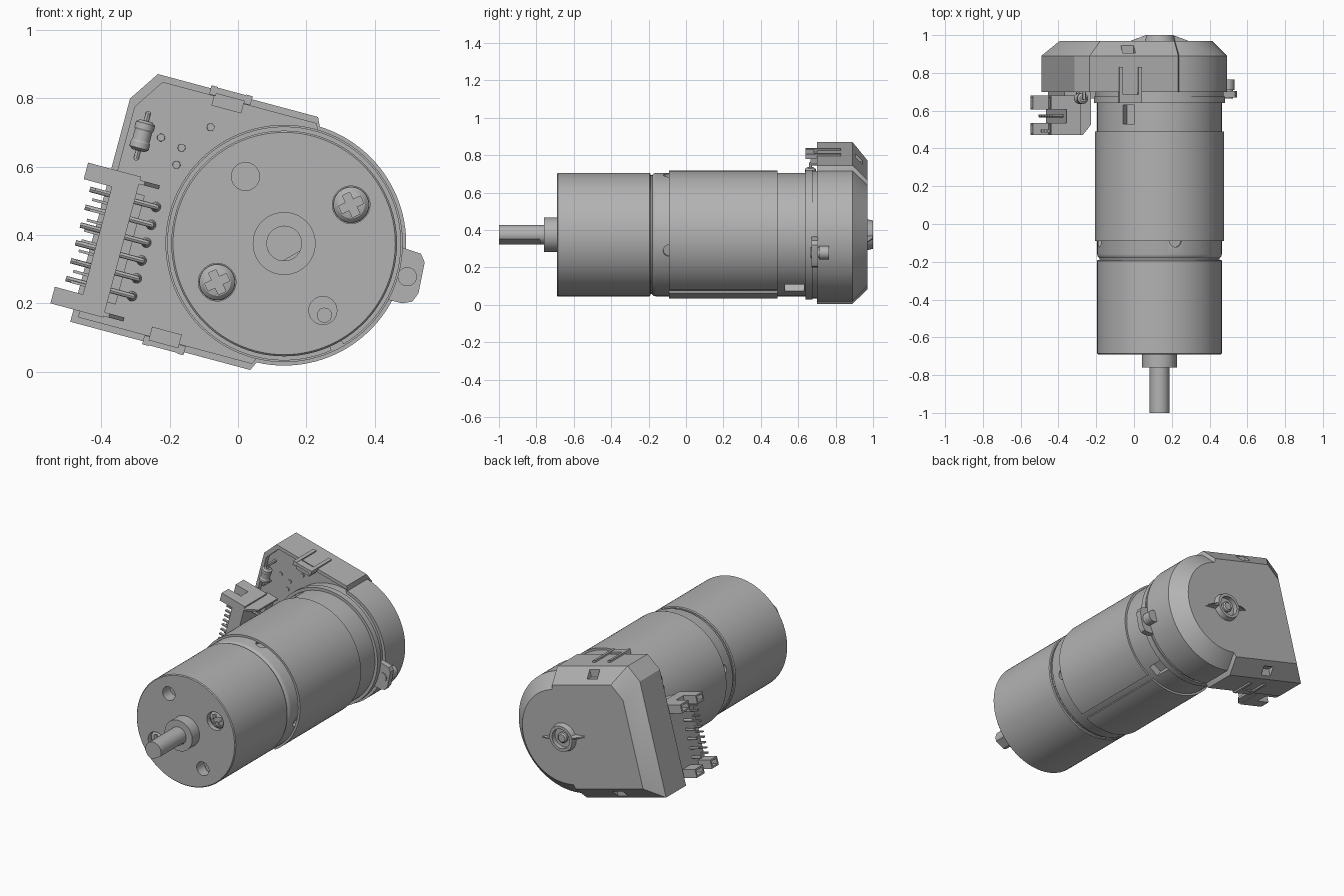
import bpy, bmesh, math
from mathutils import Matrix, Vector

cube = bpy.data.objects.get("Cube")
if cube:
    bpy.data.objects.remove(cube)

# Single grey material
grey = bpy.data.materials.new("plain grey")
grey.use_nodes = True
colour = (0.45, 0.45, 0.45, 1)
grey.diffuse_color = colour
for node in grey.node_tree.nodes:
    if node.type == 'BSDF_PRINCIPLED':
        node.inputs["Base Color"].default_value = colour

# Working frame: motor axis at the origin, tilted with the rear cover
TILT = math.radians(15)
FRAME = Matrix.Translation((0.135, 0, 0.375)) @ Matrix.Rotation(TILT, 4, 'Y')


def local(x, z):
    p = FRAME.inverted() @ Vector((x, 0, z))
    return p.x, p.z


def loft(name, layers, matrix=Matrix()):
    """Skin a stack of equal outlines, each given as (points, y)."""
    bm = bmesh.new()
    rings = [[bm.verts.new((u, y, v)) for u, v in pts] for pts, y in layers]
    n = len(rings[0])
    for a, b in zip(rings, rings[1:]):
        for i in range(n):
            j = (i + 1) % n
            bm.faces.new((a[i], a[j], b[j], b[i]))
    bm.faces.new(rings[0])
    bm.faces.new(rings[-1])
    bmesh.ops.recalc_face_normals(bm, faces=bm.faces)
    bm.transform(FRAME @ matrix)
    mesh = bpy.data.meshes.new(name)
    bm.to_mesh(mesh)
    bm.free()
    mesh.materials.append(grey)
    ob = bpy.data.objects.new(name, mesh)
    bpy.context.collection.objects.link(ob)
    smooth(ob)
    return ob


def smooth(ob):
    ob.data.shade_smooth()
    ob.data.set_sharp_from_angle(angle=math.radians(30))


def arc(r, a0, a1, n, c=(0, 0)):
    steps = [math.radians(a0 + (a1 - a0) * i / n) for i in range(n + 1)]
    return [(c[0] + r * math.cos(a), c[1] + r * math.sin(a)) for a in steps]


def lathe(name, profile, c=(0, 0), n=96, matrix=Matrix()):
    return loft(name, [(arc(r, 0, 360, n, c)[:-1], y) for r, y in profile], matrix)


def prism(name, pts, y0, y1, matrix=Matrix()):
    return loft(name, [(pts, y0), (pts, y1)], matrix)


def box(name, u0, u1, v0, v1, y0, y1, matrix=Matrix()):
    return prism(name, [(u0, v0), (u1, v0), (u1, v1), (u0, v1)], y0, y1, matrix)


def rod(name, p, q, r, n=12):
    p, q = Vector(p), Vector(q)
    turn = (q - p).to_track_quat('Y', 'Z').to_matrix().to_4x4()
    return lathe(name, [(r, 0), (r, (q - p).length)], n=n,
                 matrix=Matrix.Translation(p) @ turn)


def cut(ob, cutters):
    for c in cutters:
        c.hide_render = True
        mod = ob.modifiers.new("cut", 'BOOLEAN')
        mod.operation, mod.object, mod.solver = 'DIFFERENCE', c, 'EXACT'
    graph = bpy.context.evaluated_depsgraph_get()
    graph.update()
    ob.data = bpy.data.meshes.new_from_object(ob.evaluated_get(graph))
    ob.modifiers.clear()
    for c in cutters:
        bpy.data.objects.remove(c)
    smooth(ob)


def spin(deg):
    return Matrix.Rotation(math.radians(-deg), 4, 'Y')


# Gearbox with mounting holes
gearbox = lathe("gearbox", [(0.325, -0.69), (0.33, -0.685), (0.33, -0.195), (0.325, -0.19)])
screws = [(0.16, 0.16), (-0.16, -0.16)]
holes = [(-0.16, 0.16), (0.16, -0.16)]
cut(gearbox, [lathe("hole", [(0.055, -0.72), (0.055, -0.65)], c, 32) for c in screws]
    + [lathe("hole", [(0.041, -0.72), (0.041, -0.62)], c, 32) for c in holes])
for c in screws:
    head = lathe("screw_head", [(0.053, -0.64), (0.052, -0.665), (0.04, -0.677), (0.02, -0.682)], c, 32)
    at = Matrix.Translation((c[0], 0, c[1])) @ spin(40)
    cut(head, [box("slot", -a, a, -b, b, -0.7, -0.66, at)
               for a, b in ((0.035, 0.012), (0.012, 0.035))])
lathe("inner_pin", [(0.022, -0.61), (0.022, -0.64)], (0.168, -0.172), 24)

# Output boss and D-shaped shaft
lathe("shaft_boss", [(0.092, -0.68), (0.092, -0.76)], n=48)
lathe("shaft_root", [(0.052, -0.75), (0.052, -0.78)], n=40)
prism("shaft", arc(0.052, -10, 280, 40), -1.0, -0.77)

# Motor can with rounded front shoulder
lathe("can_neck", [(0.318, -0.2), (0.318, -0.17)])
can = lathe("motor_can", [(0.305, -0.185), (0.32, -0.18), (0.327, -0.172), (0.33, -0.16), (0.33, 0.66)])
cut(can, [box("can_slot", 0.285, 0.4, -0.035, 0.035, 0.53, 0.63, spin(a)) for a in (135, -45)]
    + [rod("dimple", (0.31 * math.cos(a), -0.09, 0.31 * math.sin(a)),
           (0.4 * math.cos(a), -0.09, 0.4 * math.sin(a)), 0.032, 24)
       for a in (math.pi / 2 * k for k in range(4))])

# Split sleeve around the can
prism("motor_sleeve", arc(0.342, -44.5, 309, 110) + arc(0.328, 309, -44.5, 110), -0.09, 0.49)


# Rear cover: box merged with a round end, open rim and bevelled back
def cover_outline(d):
    top, left, r = 0.383 - d, -0.545 + d, 0.357 - d
    return ([(0, -top)] + arc(r, -88, 88, 56)
            + [(0, top), (left + 0.06, top), (left, top - 0.09), (left, -top)])


cover = loft("rear_cover", [(cover_outline(d), y) for d, y in
                            ((0.02, 0.73), (0.02, 0.70), (0, 0.70), (0, 0.89), (0.08, 0.97))])
cut(cover, [box("latch_window", -0.30, -0.23, s * 0.325, s * 0.42, 0.905, 0.945) for s in (1, -1)])
lathe("cover_collar", [(0.347, 0.64), (0.347, 0.675), (0.34, 0.675), (0.34, 0.74)])

# Snap latches on both flat sides
for s, side in ((1, "upper"), (-1, "lower")):
    box(side + "_latch_block", -0.31, -0.22, s * 0.335, s * 0.376, 0.665, 0.74)
    reach = 0.64 if s > 0 else 0.69
    for u in (-0.325, -0.22):
        box(side + "_latch_rib", u, u + 0.02, s * 0.365, s * 0.392, reach, 0.83)
    box(side + "_latch_bridge", -0.325, -0.2, s * 0.372, s * 0.39, reach, reach + 0.045)

# Side ear with boss
ear = [local(x, z) for x, z in ((0.46, 0.37), (0.49, 0.36), (0.535, 0.345), (0.546, 0.32),
                                (0.528, 0.23), (0.51, 0.205), (0.48, 0.2), (0.44, 0.21))]
prism("side_ear", ear, 0.67, 0.705)
lathe("ear_boss", [(0.028, 0.665), (0.028, 0.71), (0.036, 0.71), (0.036, 0.765)],
      local(0.495, 0.278), 32)

# Rear bearing boss with tapered fins
hub = lathe("rear_hub", [(0.085, 0.96), (0.075, 1.0)], n=48)
cut(hub, [lathe("hub_bore", [(0.058, 0.972), (0.058, 1.05)], n=40)])
lathe("rear_pin", [(0.03, 0.96), (0.03, 0.985), (0.022, 0.992)], n=32)
for s, side in ((1, "left"), (-1, "right")):
    loft(side + "_hub_fin", [([(s * 0.065, -0.016), (s * end, -0.003),
                              (s * end, 0.003), (s * 0.065, 0.016)], y)
                             for end, y in ((0.16, 0.965), (0.152, 0.972), (0.075, 0.999))])

# Connector housing: base, forked ends and side flanges
box("connector_base", -0.53, -0.455, -0.346, 0.08, 0.47, 0.68)
for v0, v1 in ((0.03, 0.08), (-0.346, -0.296)):
    for y0, y1 in ((0.47, 0.535), (0.605, 0.68)):
        end = box("connector_prong", -0.615, -0.52, v0, v1, y0, y1)
        cut(end, [box("pocket", -0.65, -0.535, v0 + 0.01, v1 - 0.01, y0 + 0.01, y1 - 0.01)])
for v in (0.058, -0.342):
    flange = loft("connector_flange", [([(-0.47, v), (e, v), (e, v + 0.012), (-0.47, v + 0.012)], y)
                                       for e, y in ((-0.44, 0.47), (-0.395, 0.525), (-0.395, 0.705))])
box("connector_foot", -0.53, -0.43, -0.3, 0.03, 0.66, 0.735)

# Contact pins, bent down to the board
for i in range(6):
    v = 0.006 - 0.054 * i
    rod("contact_pin", (-0.59, 0.573, v), (-0.385, 0.573, v), 0.008)
    rod("contact_leg", (-0.39, 0.568, v), (-0.39, 0.735, v), 0.008)
    lathe("solder_joint", [(0.016, 0.735), (0.009, 0.71)], (-0.39, v), 16)
for i in range(10):
    v = 0.01 - 0.031 * i
    box("comb_tooth", -0.575, -0.52, v - 0.004, v + 0.004, 0.485, 0.5)

# Axial component on the board
u = local(-0.28, 0.69)[0]
v = local(-0.28, 0.69)[1]
turn = Matrix.Translation((u, 0.665, v)) @ Matrix.Rotation(math.pi / 2, 4, 'X')
lathe("component_body", [(0.018, -0.045), (0.029, -0.037), (0.029, -0.02), (0.026, -0.015),
                         (0.026, 0.015), (0.029, 0.02), (0.029, 0.037), (0.018, 0.045)],
      n=24, matrix=turn)
rod("component_lead", (u, 0.665, v - 0.07), (u, 0.665, v + 0.07), 0.008)
for s in (1, -1):
    rod("component_leg", (u, 0.66, v + s * 0.066), (u, 0.735, v + s * 0.066), 0.009)

# Board eyelets
for x, z in ((-0.08, 0.715), (-0.225, 0.685), (-0.165, 0.655), (-0.18, 0.605)):
    lathe("board_eyelet", [(0.012, 0.735), (0.011, 0.724)], local(x, z), 16)
